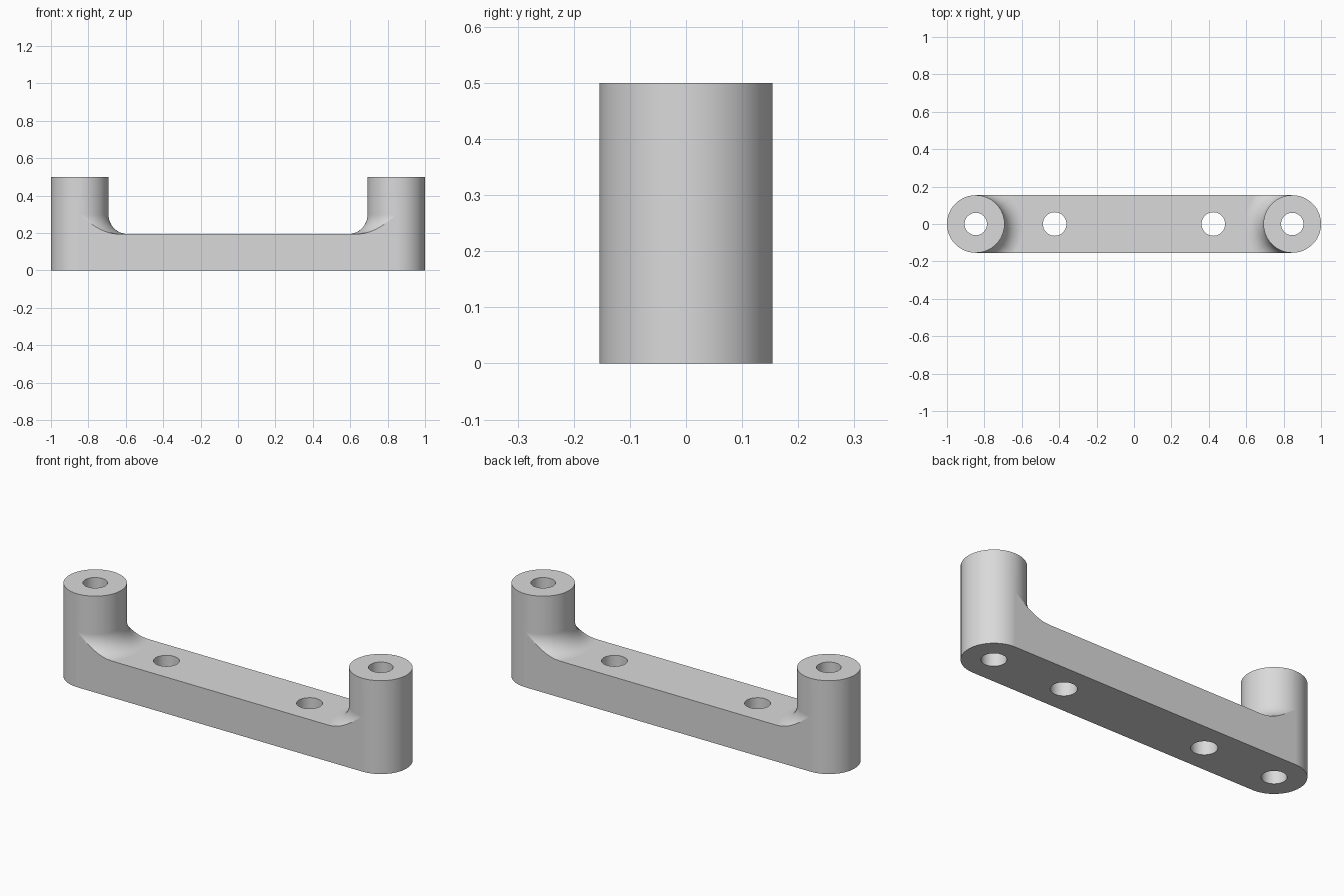
import bpy, bmesh, math

if "Cube" in bpy.data.objects:
    bpy.data.objects.remove(bpy.data.objects["Cube"], do_unlink=True)

RADIUS = 0.154            # post radius and half the bar width
POST_X = 1 - RADIUS
HEIGHT = 0.5
DECK = 0.195
FILLET = 0.102
SHOULDER = DECK + FILLET
STEPS = 12

bm = bmesh.new()
cache = {}


def vert(p):
    key = tuple(round(c, 5) + 0.0 for c in p)
    if key not in cache:
        cache[key] = bm.verts.new(key)
    return cache[key]


def face(points):
    corners = list(dict.fromkeys(vert(p) for p in points))
    if len(corners) > 2:
        bm.faces.new(corners)


def spread(a, b, n):
    return [a + (b - a) * i / n for i in range(n)]


# Angles around the inner half of a post, with a stop where the fillet meets the bar edge
corner = math.asin(RADIUS / (RADIUS + FILLET))
quarter = math.pi / 2
inner = (spread(-quarter, -corner, STEPS) + spread(-corner, corner, STEPS)
         + spread(corner, quarter, STEPS) + [quarter])
outer = spread(quarter, 3 * quarter, 2 * STEPS) + [3 * quarter]


def ring_point(side, angle, z, r=RADIUS):
    return (side * (POST_X - r * math.cos(angle)), r * math.sin(angle), z)


def fillet_row(side, angle):
    """Fillet section at one angle, trimmed to the bar's width."""
    reach = RADIUS + FILLET
    if abs(angle) > corner + 1e-6:
        reach = RADIUS / abs(math.sin(angle))
    end = math.acos(max(-1, min(1, 1 - (reach - RADIUS) / FILLET)))
    row = []
    for i in range(STEPS + 1):
        phi = end * i / STEPS
        r = RADIUS + FILLET * (1 - math.cos(phi))
        row.append(ring_point(side, angle, SHOULDER - FILLET * math.sin(phi), r))
    return row


def wall(side, angles, z0, z1):
    for a, b in zip(angles, angles[1:]):
        face([ring_point(side, a, z0), ring_point(side, b, z0),
              ring_point(side, b, z1), ring_point(side, a, z1)])


# Posts and fillets at both ends
edges = {}
for side in (-1, 1):
    wall(side, inner, SHOULDER, HEIGHT)
    wall(side, outer, SHOULDER, HEIGHT)
    wall(side, outer, 0, SHOULDER)
    face([ring_point(side, a, HEIGHT) for a in inner + outer[1:-1]])
    rows = [fillet_row(side, a) for a in inner]
    for row, nxt in zip(rows, rows[1:]):
        for i in range(STEPS):
            face([row[i], nxt[i], nxt[i + 1], row[i + 1]])
    edges[side] = [row[-1] for row in rows]

# Deck, long sides and underside
deck = {s: edges[s][STEPS:2 * STEPS + 1] for s in edges}
face(deck[-1] + deck[1][::-1])
for y, part in ((-RADIUS, slice(0, STEPS + 1)), (RADIUS, slice(2 * STEPS, None))):
    left, right = edges[-1][part], edges[1][part]
    if y > 0:
        left, right = left[::-1], right[::-1]
    face([(-POST_X, y, 0)] + left + right[::-1] + [(POST_X, y, 0)])
face([ring_point(-1, a, 0) for a in outer] + [ring_point(1, a, 0) for a in outer[::-1]])

bmesh.ops.recalc_face_normals(bm, faces=bm.faces[:])
mesh = bpy.data.meshes.new("handle_bracket")
bm.to_mesh(mesh)
bm.free()
bracket = bpy.data.objects.new("handle_bracket", mesh)
bpy.context.collection.objects.link(bracket)

grey = bpy.data.materials.new("plain_grey")
grey.use_nodes = True
colour = (0.7, 0.7, 0.7, 1)
grey.diffuse_color = colour
grey.node_tree.nodes["Principled BSDF"].inputs["Base Color"].default_value = colour
mesh.materials.append(grey)

# Bolt holes drilled straight through
for x, r in ((-POST_X, 0.06), (-0.424, 0.063), (0.424, 0.063), (POST_X, 0.06)):
    bpy.ops.mesh.primitive_cylinder_add(vertices=40, radius=r, depth=2, location=(x, 0, 0))
    drill = bpy.context.object
    drill.name = "hole_cutter"
    drill.hide_render = True
    drill.data.materials.append(grey)
    bpy.ops.object.select_all(action='DESELECT')
    bracket.select_set(True)
    bpy.context.view_layer.objects.active = bracket
    cut = bracket.modifiers.new("hole", 'BOOLEAN')
    cut.operation = 'DIFFERENCE'
    cut.solver = 'EXACT'
    cut.object = drill
    bpy.ops.object.modifier_apply(modifier=cut.name)
    bpy.data.objects.remove(drill, do_unlink=True)

# Smooth curved walls, crisp rims and flat planes
bpy.ops.object.shade_smooth_by_angle(angle=math.radians(25))
normals = bracket.modifiers.new("flat_planes", 'WEIGHTED_NORMAL')
normals.keep_sharp = True
